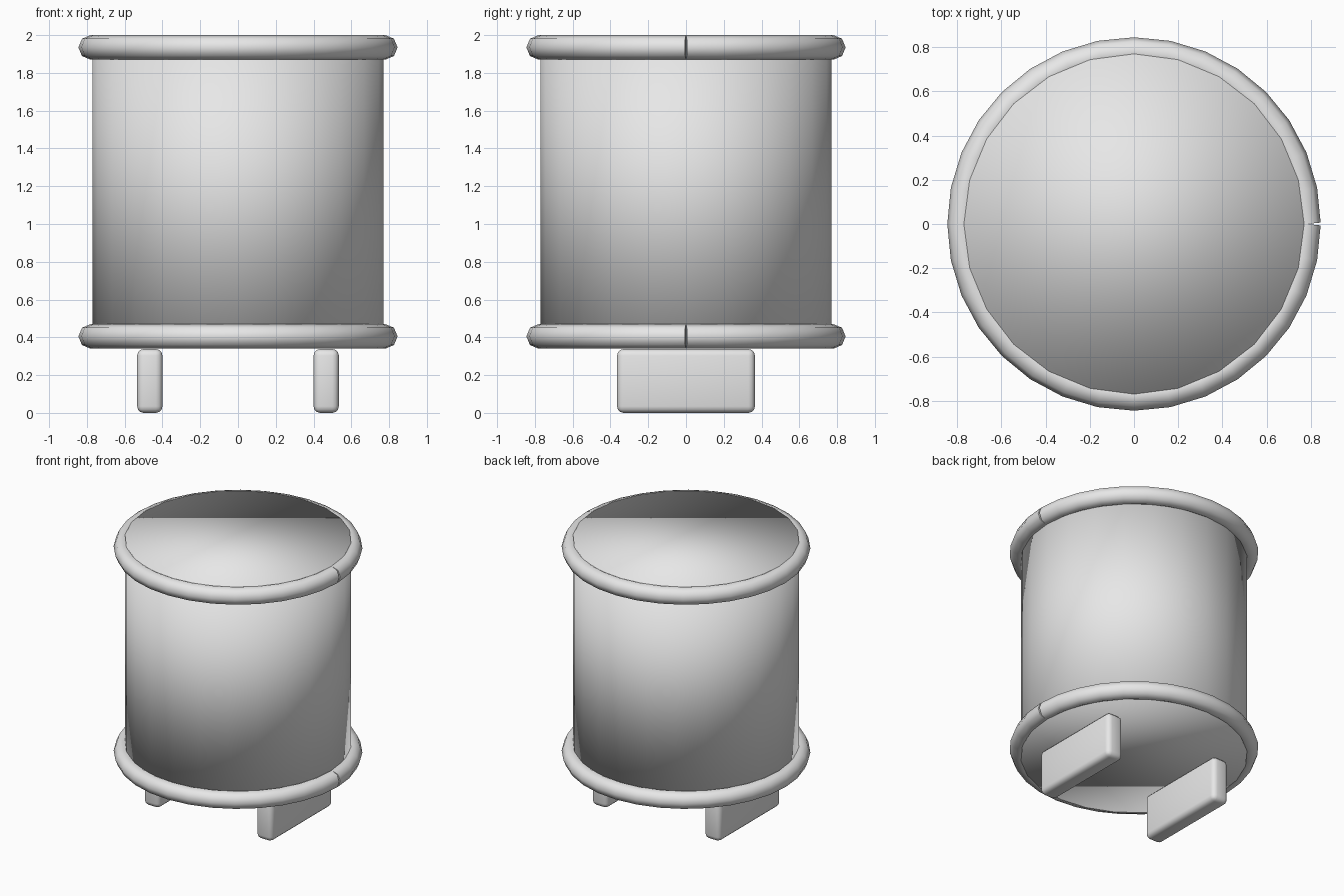
import bpy, math

if "Cube" in bpy.data.objects:
    bpy.data.objects.remove(bpy.data.objects["Cube"])

grey = bpy.data.materials.new("light_grey")
grey.diffuse_color = (0.8, 0.8, 0.8, 1)
grey.use_nodes = True
grey.node_tree.nodes["Principled BSDF"].inputs["Base Color"].default_value = grey.diffuse_color


def finish(ob, name):
    ob.name = name
    ob.data.materials.clear()
    ob.data.materials.append(grey)


# Drum body: 24-sided cylinder, smooth shaded including its caps
bpy.ops.mesh.primitive_cylinder_add(vertices=24, radius=0.77, depth=1.66, location=(0, 0, 1.17))
bpy.ops.object.shade_smooth()
finish(bpy.context.object, "drum_body")


# Rim hoops: open polyline tubes whose two ends meet at +x, leaving a thin split
def hoop(name, z, sides=32, radius=0.78, tube=0.065):
    cu = bpy.data.curves.new(name, 'CURVE')
    cu.dimensions = '3D'
    cu.bevel_depth = tube
    cu.bevel_resolution = 2
    cu.use_fill_caps = True
    sp = cu.splines.new('POLY')
    sp.points.add(sides)
    for i, p in enumerate(sp.points):
        a = 2 * math.pi * i / sides
        p.co = (radius * math.cos(a), radius * math.sin(a), z, 1)
    ob = bpy.data.objects.new(name, cu)
    bpy.context.collection.objects.link(ob)
    bpy.ops.object.select_all(action='DESELECT')
    ob.select_set(True)
    bpy.context.view_layer.objects.active = ob
    bpy.ops.object.convert(target='MESH')
    ob = bpy.context.object
    bpy.ops.object.shade_smooth()
    finish(ob, name)


hoop("top_hoop", 1.935)
hoop("bottom_hoop", 0.405)

# Feet: two rounded slabs running front to back
for side, x in (("left", -0.467), ("right", 0.467)):
    bpy.ops.mesh.primitive_cube_add(size=1, location=(x, 0, 0.169))
    foot = bpy.context.object
    foot.scale = (0.134, 0.73, 0.338)
    bpy.ops.object.transform_apply(location=False, rotation=False, scale=True)
    bev = foot.modifiers.new("rounding", 'BEVEL')
    bev.width = 0.035
    bev.segments = 3
    bpy.ops.object.modifier_apply(modifier=bev.name)
    bpy.ops.object.shade_smooth_by_angle(angle=math.radians(35))
    finish(foot, side + "_foot")
